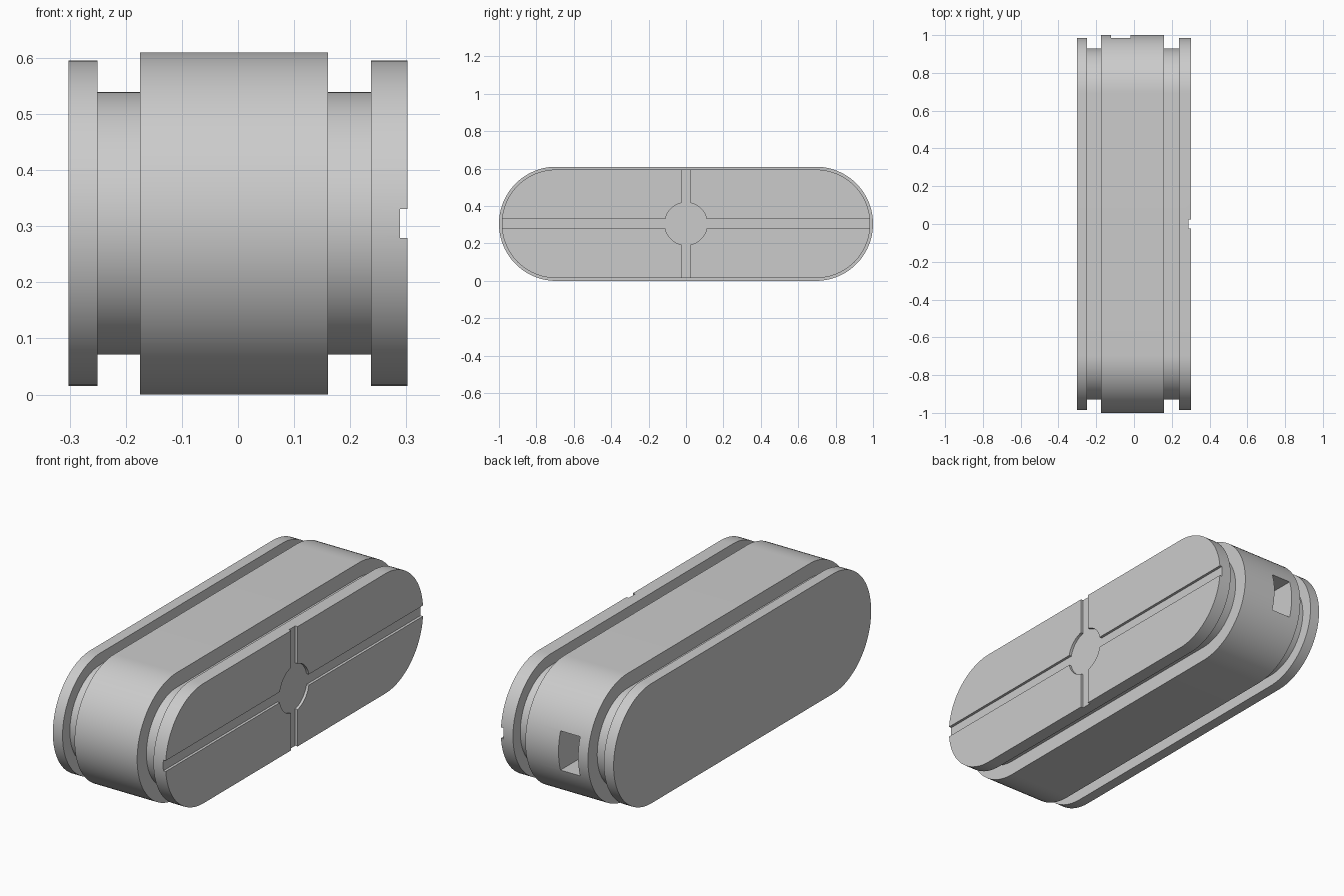
import bpy, bmesh, math
from mathutils import Matrix

cube = bpy.data.objects.get("Cube")
if cube:
    bpy.data.objects.remove(cube, do_unlink=True)

MID_Z = 0.305      # height of the centre line
HALF_RUN = 0.695   # half length of the straight sides
ARC_STEPS = 48     # segments per rounded end

grey = bpy.data.materials.new("light grey")
grey.use_nodes = True
colour = (0.6, 0.6, 0.6, 1)
grey.diffuse_color = colour
grey.node_tree.nodes["Principled BSDF"].inputs["Base Color"].default_value = colour


def make_object(name, bm):
    bmesh.ops.recalc_face_normals(bm, faces=bm.faces[:])
    mesh = bpy.data.meshes.new(name)
    bm.to_mesh(mesh)
    bm.free()
    mesh.materials.append(grey)
    obj = bpy.data.objects.new(name, mesh)
    bpy.context.collection.objects.link(obj)
    return obj


def capsule_ring(bm, x, radius):
    """Ring of vertices round a long slot shape, across the x axis."""
    ring = []
    for side in (1, -1):
        for i in range(ARC_STEPS + 1):
            a = math.pi * (i / ARC_STEPS - 0.5)
            ring.append(bm.verts.new((x, side * (HALF_RUN + radius * math.cos(a)),
                                      MID_Z + side * radius * math.sin(a))))
    return ring


def box_cutter(name, centre, size):
    bm = bmesh.new()
    bmesh.ops.create_cube(bm, size=1, matrix=Matrix.Translation(centre) @ Matrix.Diagonal((*size, 1)))
    return make_object(name, bm)


# Body: flange, neck, wide band, neck, flange
sections = [(-0.302, 0.29), (-0.25, 0.29), (-0.25, 0.234), (-0.175, 0.234),
            (-0.175, 0.305), (0.16, 0.305), (0.16, 0.234), (0.237, 0.234),
            (0.237, 0.29), (0.302, 0.29)]
bm = bmesh.new()
rings = [capsule_ring(bm, x, r) for x, r in sections]
for a, b in zip(rings, rings[1:]):
    for i in range(len(a)):
        j = (i + 1) % len(a)
        bm.faces.new((a[i], a[j], b[j], b[i]))
bm.faces.new(rings[0])
bm.faces.new(rings[-1])
body = make_object("grooved_body", bm)

# Cutters: cross grooves and round recess on the left face, pocket in the back end
FLOOR_X, DEPTH = 0.289, 0.1
cut_x = FLOOR_X + DEPTH / 2
bm = bmesh.new()
bmesh.ops.create_cone(bm, cap_ends=True, segments=64, radius1=0.114, radius2=0.114, depth=DEPTH,
                      matrix=Matrix.Translation((cut_x, 0, MID_Z)) @ Matrix.Rotation(math.pi / 2, 4, 'Y'))
cutters = [
    make_object("round_recess_cutter", bm),
    box_cutter("long_groove_cutter", (cut_x, 0, MID_Z), (DEPTH, 2.2, 0.052)),
    box_cutter("short_groove_cutter", (cut_x, 0, MID_Z), (DEPTH, 0.05, 0.8)),
    box_cutter("pocket_cutter", (-0.07, 0.95, MID_Z), (0.105, 0.4, 0.19)),
]

bpy.ops.object.select_all(action='DESELECT')
body.select_set(True)
bpy.context.view_layer.objects.active = body
for cutter in cutters:
    cutter.hide_render = True
    mod = body.modifiers.new(cutter.name, 'BOOLEAN')
    mod.operation = 'DIFFERENCE'
    mod.solver = 'EXACT'
    mod.object = cutter
    bpy.ops.object.modifier_apply(modifier=mod.name)
    bpy.data.objects.remove(cutter, do_unlink=True)

bpy.ops.object.shade_smooth_by_angle(angle=math.radians(30))
